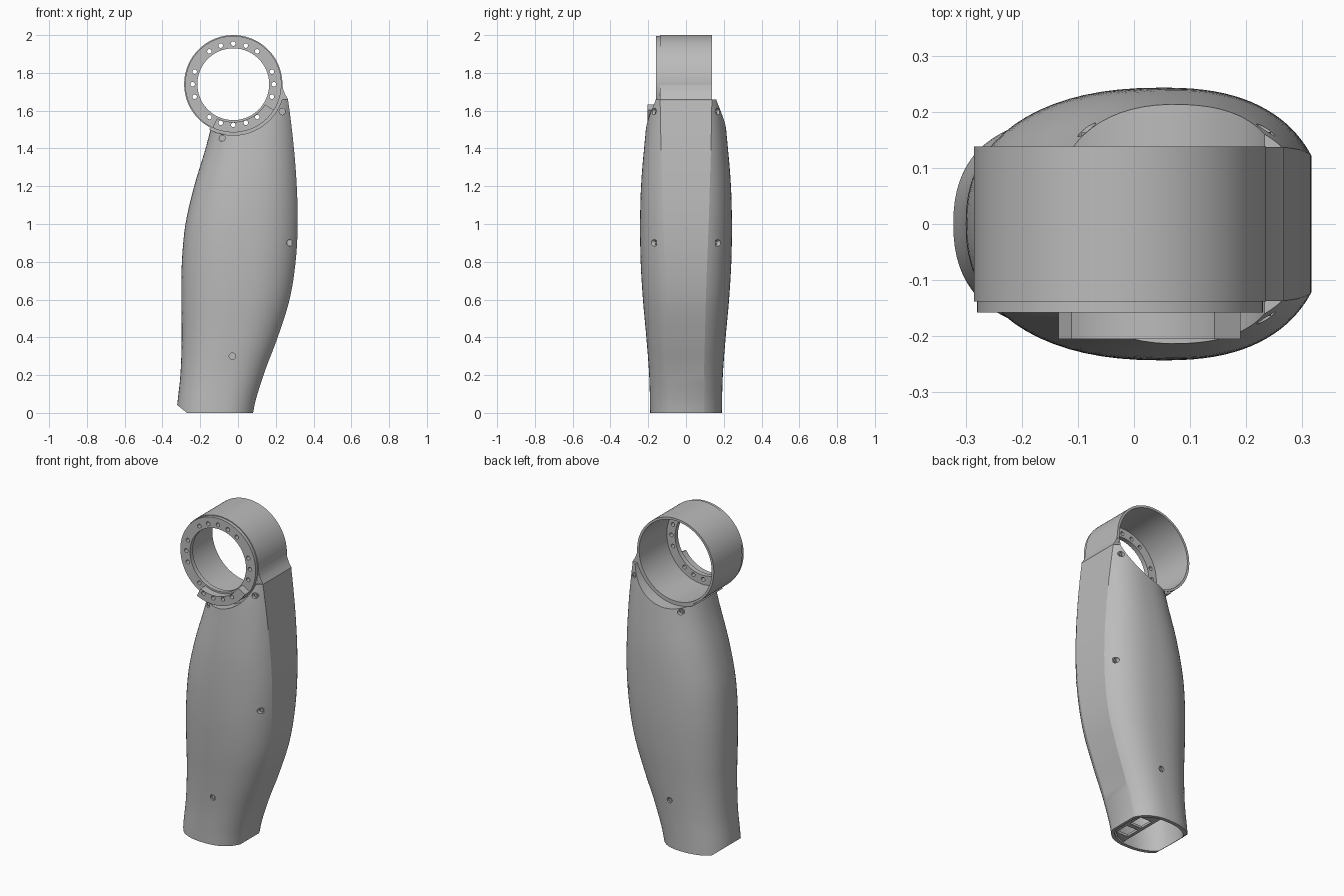
import bpy, bmesh, math
from mathutils import Vector

if "Cube" in bpy.data.objects:
    bpy.data.objects.remove(bpy.data.objects["Cube"])

grey = bpy.data.materials.new("plain_grey")
grey.use_nodes = True
grey.diffuse_color = (0.5, 0.5, 0.5, 1)
grey.node_tree.nodes["Principled BSDF"].inputs["Base Color"].default_value = (0.5, 0.5, 0.5, 1)

CX, CZ = -0.025, 1.74          # axis of the joint ring
STEP = 0.2
# shell outline every STEP in height: left x, right x, half depth, half width of flat strip
ROWS = [(-0.325, 0.08, 0.190, 0.09), (-0.305, 0.135, 0.195, 0.095),
        (-0.298, 0.21, 0.210, 0.10), (-0.300, 0.273, 0.228, 0.105),
        (-0.297, 0.305, 0.240, 0.112), (-0.278, 0.316, 0.243, 0.12),
        (-0.232, 0.311, 0.238, 0.126), (-0.172, 0.296, 0.222, 0.132),
        (-0.12, 0.273, 0.200, 0.136), (-0.07, 0.245, 0.160, 0.138)]


def make(name, bm):
    bmesh.ops.recalc_face_normals(bm, faces=bm.faces)
    mesh = bpy.data.meshes.new(name)
    bm.to_mesh(mesh)
    bm.free()
    mesh.materials.append(grey)
    obj = bpy.data.objects.new(name, mesh)
    bpy.context.collection.objects.link(obj)
    return obj


def loft(name, loops):
    bm = bmesh.new()
    rings = [[bm.verts.new(p) for p in loop] for loop in loops]
    for a, b in zip(rings, rings[1:]):
        for i in range(len(a)):
            j = (i + 1) % len(a)
            bm.faces.new((a[i], a[j], b[j], b[i]))
    bm.faces.new(rings[0])
    bm.faces.new(rings[-1])
    return make(name, bm)


def prism(name, outline, y0, y1):
    return loft(name, [[(x, y, z) for x, z in outline] for y in (y0, y1)])


def disc(name, x, z, r, y0, y1, n=24):
    turn = [2 * math.pi * i / n for i in range(n)]
    return prism(name, [(x + r * math.cos(t), z + r * math.sin(t)) for t in turn], y0, y1)


def sector(name, r0, r1, a0, a1, y0, y1, n=40):
    turn = [math.radians(a0 + (a1 - a0) * i / n) for i in range(n + 1)]
    arc = lambda r: [(CX + r * math.cos(t), CZ + r * math.sin(t)) for t in turn]
    return prism(name, arc(r1) + arc(r0)[::-1], y0, y1)


def cut(obj, cutters, operation='DIFFERENCE'):
    for c in cutters:
        c.hide_render = True
        mod = obj.modifiers.new("cut", 'BOOLEAN')
        mod.operation, mod.solver, mod.object = operation, 'EXACT', c
        bpy.context.view_layer.objects.active = obj
        bpy.ops.object.modifier_apply(modifier=mod.name)
        bpy.data.objects.remove(c)


def outline_at(z):
    """Smoothly interpolated shell outline at a height."""
    f = min(max(z / STEP, 0), len(ROWS) - 1.001)
    i, t = int(f), f - int(f)
    p = [ROWS[min(max(i + k, 0), len(ROWS) - 1)] for k in (-1, 0, 1, 2)]
    return [b + 0.5 * t * (c - a + t * (2 * a - 5 * b + 4 * c - d + t * (3 * (b - c) + d - a)))
            for a, b, c, d in zip(*p)]


def section(z, inset=0):
    xl, xr, d, w = outline_at(z)
    xl, xr, d, w = xl + inset, xr - inset, d - inset, w - inset / 2
    xm = xl + 0.56 * (xr - xl)
    e = 2 / 2.35
    start = math.asin((w / d) ** (1 / e))
    half = []
    n = 18
    for i in range(n):                     # flat strip edge round to the deepest point
        t = start + (math.pi / 2 - start) * i / n
        half.append((xm + (xr - xm) * (math.cos(t) / math.cos(start)) ** e, d * math.sin(t) ** e))
    for i in range(n):                     # deepest point round to the left edge
        t = math.pi / 2 * (1 - i / n)
        half.append((xm - (xm - xl) * max(math.cos(t), 0) ** e, d * math.sin(t) ** e))
    loop = half + [(xl, 0)] + [(x, -y) for x, y in reversed(half)]
    return [(x, y, z) for x, y in loop]


# Limb shell with saddle-shaped top, sloped heel and hollow base
levels = [1.66 * i / 40 for i in range(41)]
shell = loft("limb_shell", [section(z) for z in levels])
screws = []
for sx, sz in ((-0.085, 1.455), (0.235, 1.595), (0.275, 0.9), (-0.03, 0.3)):
    for side in (-1, 1):
        hit, pos, _, _ = shell.ray_cast(Vector((sx, side, sz)), Vector((0, -side, 0)))
        if hit:
            screws.append((sx, sz, pos.y, side))
cavity = loft("cavity", [section(z, 0.022) for z in [-0.05] + [1.3 * i / 20 for i in range(1, 21)]])
cut(shell, [cavity,
            disc("saddle_cutter", CX, CZ, 0.27, -0.5, 0.5, 128),
            prism("heel_cutter", [(-0.27, 0), (-0.4, 0.104), (-0.4, -0.1), (-0.27, -0.1)], -0.5, 0.5)])
cut(shell, [disc("screw_cutter", x, z, 0.017, y - s * 0.012, y + s * 0.05) for x, z, y, s in screws])

# Screw heads set in the counterbores
heads = [disc("screw_head", x, z, 0.009, y - s * 0.016, y - s * 0.005, 16) for x, z, y, s in screws]

# Joint ring, open at the back
ring = disc("joint_ring", CX, CZ, 0.26, -0.138, 0.138, 128)
cut(ring, [disc("bore_cutter", CX, CZ, 0.246, -0.3, 0.3, 128)])

# Front flange with its bolt circle
flange = disc("ring_flange", CX, CZ, 0.255, -0.158, -0.13, 128)
cut(flange, [disc("flange_bore", CX, CZ, 0.19, -0.3, 0.3, 96)])
bolt_angles = [18 * i for i in range(20) if i % 10 not in (3, 7)]
bolts = [(CX + 0.215 * math.sin(math.radians(a)), CZ + 0.215 * math.cos(math.radians(a)))
         for a in bolt_angles]
cut(flange, [disc("bolt_cutter", x, z, 0.012, -0.3, 0.3, 16) for x, z in bolts])

# Raised stop along the lower flange, drilled by the same bolts
stop = sector("stop_segment", 0.2, 0.255, -115.5, -32.5, -0.205, -0.157)
cut(stop, [disc("stop_bolt_cutter", x, z, 0.012, -0.3, 0.3, 16) for x, z in bolts if z < CZ - 0.1])

# Collar and neck joining the ring to the shell
collar = sector("ring_collar", 0.258, 0.272, -118, -18, -0.136, 0.136)
neck = prism("ring_neck", [(0.233, 1.75), (0.238, 1.715), (0.25, 1.685), (0.266, 1.66),
                           (0.262, 1.62), (0.215, 1.64), (0.226, 1.69)], -0.137, 0.137)

# Base plate with two cable openings
plate = loft("base_plate", [[(x, y, z) for x, y in ((-0.06, -0.165), (0.0, -0.14), (0.066, -0.085),
             (0.066, 0.085), (0.0, 0.14), (-0.06, 0.165))] for z in (0.006, 0.02)])
cut(plate, [loft("opening_cutter", [[(x, y, z) for x, y in ((-0.04, c - 0.045), (0.04, c - 0.045),
            (0.04, c + 0.045), (-0.04, c + 0.045))] for z in (-0.1, 0.1)]) for c in (-0.06, 0.06)])

# Smooth shading with crisp edges
bpy.ops.object.select_all(action='DESELECT')
for obj in [shell, ring, flange, stop, collar, neck, plate] + heads:
    obj.select_set(True)
bpy.context.view_layer.objects.active = shell
bpy.ops.object.shade_smooth_by_angle(angle=math.radians(25))
